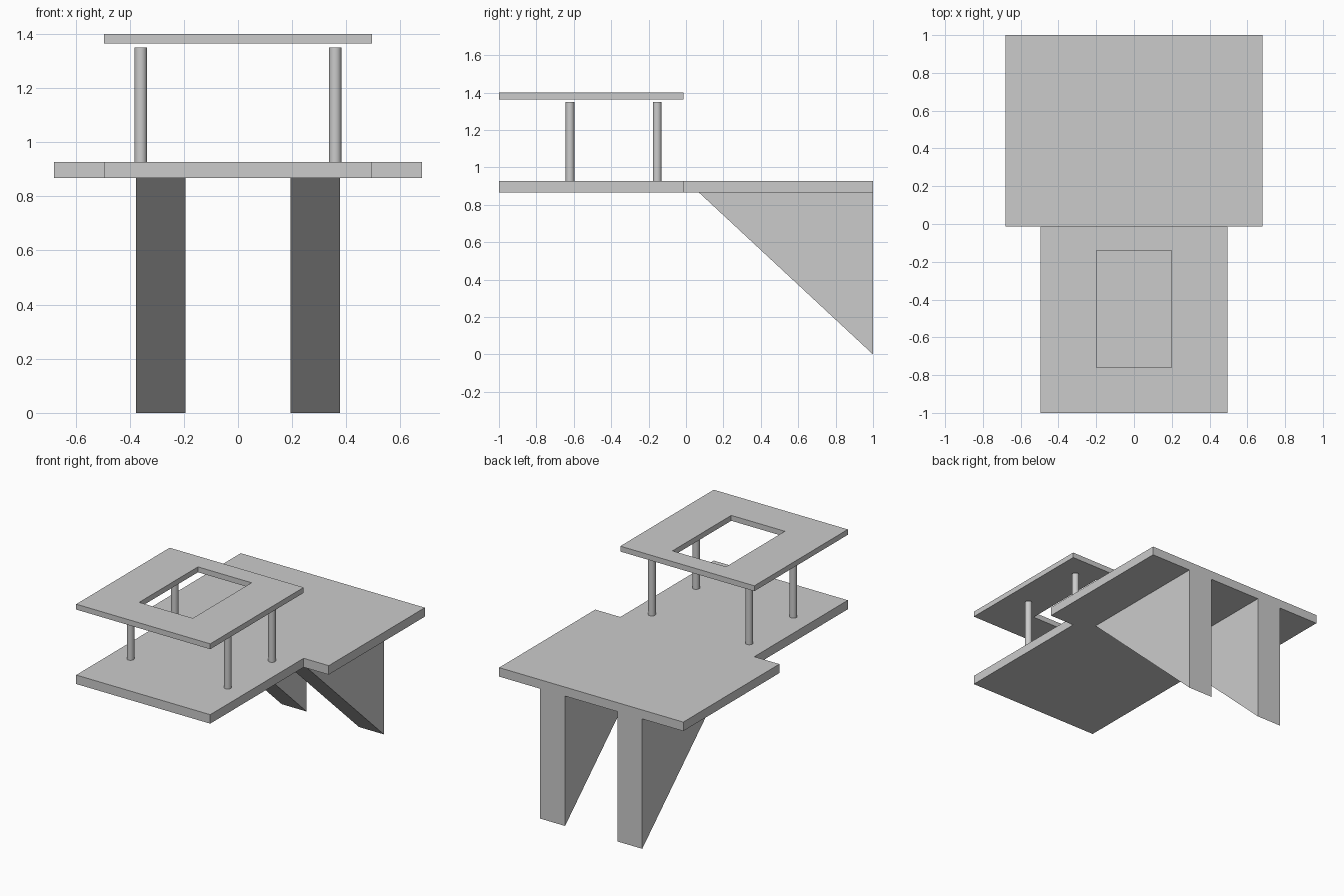
import bpy, bmesh
from mathutils import Vector

cube = bpy.data.objects.get("Cube")
if cube:
    bpy.data.objects.remove(cube, do_unlink=True)

grey = bpy.data.materials.new("light_grey")
grey.use_nodes = True
colour = (0.6, 0.6, 0.6, 1)
grey.diffuse_color = colour
grey.node_tree.nodes["Principled BSDF"].inputs["Base Color"].default_value = colour


def finish(bm, name):
    bmesh.ops.recalc_face_normals(bm, faces=bm.faces)
    mesh = bpy.data.meshes.new(name)
    bm.to_mesh(mesh)
    bm.free()
    mesh.materials.append(grey)
    obj = bpy.data.objects.new(name, mesh)
    bpy.context.collection.objects.link(obj)
    return obj


def extrude(name, points, offset):
    """Closed outline pushed along an offset into a solid."""
    bm = bmesh.new()
    face = bm.faces.new([bm.verts.new(p) for p in points])
    result = bmesh.ops.extrude_face_region(bm, geom=[face], use_keep_orig=True)
    verts = [v for v in result["geom"] if isinstance(v, bmesh.types.BMVert)]
    bmesh.ops.translate(bm, verts=verts, vec=Vector(offset))
    return finish(bm, name)


def rectangle(half_width, y0, y1):
    return [(-half_width, y0), (half_width, y0), (half_width, y1), (-half_width, y1)]


DECK_BOTTOM, DECK_TOP = 0.867, 0.927
NARROW, WIDE, STEP = 0.495, 0.68, -0.014

# T-shaped deck: narrow front, wide back
half = [(NARROW, -1), (NARROW, STEP), (WIDE, STEP), (WIDE, 1)]
outline = half + [(-x, y) for x, y in reversed(half)]
extrude("deck", [(x, y, DECK_BOTTOM) for x, y in outline], (0, 0, DECK_TOP - DECK_BOTTOM))

# Wedge supports under the back
for side, x in (("right", -0.377), ("left", 0.193)):
    wedge = [(x, 0.068, DECK_BOTTOM), (x, 1, DECK_BOTTOM), (x, 1, 0)]
    extrude(side + "_support", wedge, (0.184, 0, 0))

# Roof panel with a rectangular opening
bm = bmesh.new()
rings = [[bm.verts.new((x, y, z)) for x, y in loop]
         for z in (1.364, 1.4)
         for loop in (rectangle(NARROW, -1, STEP), rectangle(0.198, -0.76, -0.14))]
for a, b in ((0, 1), (2, 3), (0, 2), (1, 3)):
    for i in range(4):
        j = (i + 1) % 4
        bm.faces.new((rings[a][i], rings[a][j], rings[b][j], rings[b][i]))
finish(bm, "roof")

# Four round posts
POST_TOP = 1.35
for end, y in (("front", -0.62), ("back", -0.154)):
    for side, x in (("right", -0.359), ("left", 0.359)):
        bpy.ops.mesh.primitive_cylinder_add(
            vertices=32, radius=0.023, depth=POST_TOP - DECK_TOP,
            location=(x, y, (POST_TOP + DECK_TOP) / 2))
        post = bpy.context.object
        post.name = f"{end}_{side}_post"
        post.data.materials.append(grey)
        bpy.ops.object.shade_smooth_by_angle()
